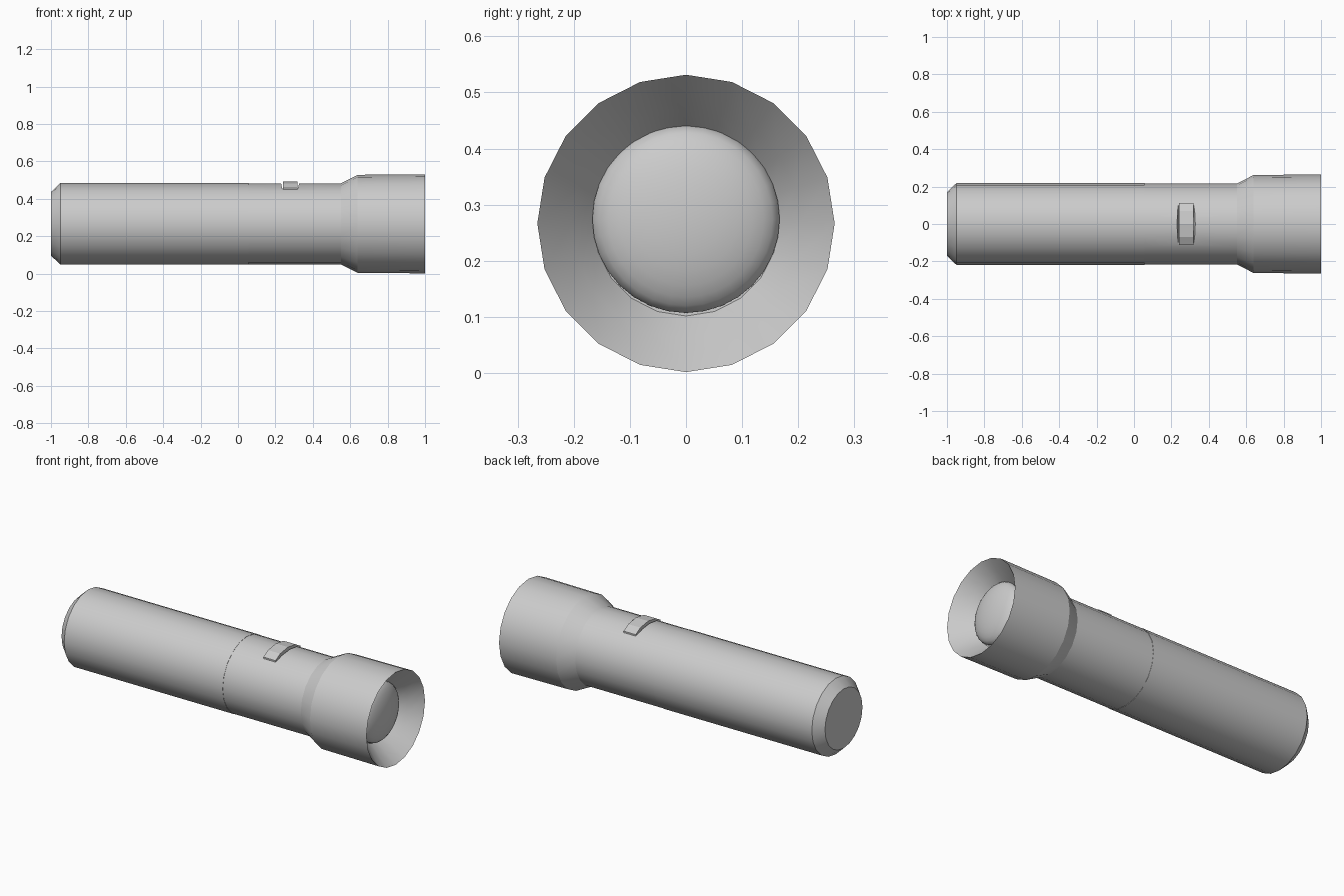
import bpy, bmesh, math

if "Cube" in bpy.data.objects:
    bpy.data.objects.remove(bpy.data.objects["Cube"])

AXIS_Z = 0.2665
SIDES = 20


def make_object(name, bm):
    bmesh.ops.recalc_face_normals(bm, faces=bm.faces)
    mesh = bpy.data.meshes.new(name)
    bm.to_mesh(mesh)
    bm.free()
    obj = bpy.data.objects.new(name, mesh)
    bpy.context.collection.objects.link(obj)
    return obj


def lathe(name, profile, sides, z=AXIS_Z):
    """Spin (x, radius) points around the lengthwise axis."""
    bm = bmesh.new()
    rings = []
    for x, r in profile:
        if r == 0:
            rings.append([bm.verts.new((x, 0, z))] * sides)
            continue
        angles = [2 * math.pi * i / sides for i in range(sides)]
        rings.append([bm.verts.new((x, r * math.sin(a), z + r * math.cos(a))) for a in angles])
    for a, b in zip(rings, rings[1:]):
        for i in range(sides):
            j = (i + 1) % sides
            bm.faces.new(dict.fromkeys((a[i], a[j], b[j], b[i])))
    return make_object(name, bm)


def prism(name, points, depth):
    """Extrude a closed loop of points along a vector."""
    bm = bmesh.new()
    face = bm.faces.new([bm.verts.new(p) for p in points])
    new = bmesh.ops.extrude_face_region(bm, geom=[face])["geom"]
    bmesh.ops.translate(bm, vec=depth, verts=[v for v in new if isinstance(v, bmesh.types.BMVert)])
    return make_object(name, bm)


def shade(obj, degrees):
    bpy.ops.object.select_all(action='DESELECT')
    obj.select_set(True)
    bpy.context.view_layer.objects.active = obj
    bpy.ops.object.shade_smooth_by_angle(angle=math.radians(degrees))


# Casing: chamfered tail, grip, neck, flared head and hollow reflector
casing = lathe("casing", [
    (-1, 0), (-1, 0.17), (-0.95, 0.218), (0.055, 0.218), (0.055, 0.2165),
    (0.55, 0.2165), (0.64, 0.262), (1, 0.265), (0.93, 0.205), (0.88, 0.165), (0.87, 0)], SIDES)

# Recess with sloped ends for the switch
cutter = prism("switch_recess_cutter", [
    (0.237, -0.2, 0.454), (0.319, -0.2, 0.454), (0.336, -0.2, 0.51), (0.224, -0.2, 0.51)], (0, 0.4, 0))
cutter.hide_render = True
cutter.hide_set(True)
cut = casing.modifiers.new("recess", 'BOOLEAN')
cut.operation = 'DIFFERENCE'
cut.solver = 'EXACT'
cut.object = cutter
bpy.context.view_layer.objects.active = casing
bpy.ops.object.modifier_apply(modifier=cut.name)
bpy.data.objects.remove(cutter)
shade(casing, 24)

# Switch: faceted arched button
half = [(0.112, 0.445), (0.112, 0.458), (0.07, 0.482)]
outline = half + [(0, 0.493)] + [(-y, z) for y, z in reversed(half)]
prism("switch", [(0.24, y, z) for y, z in outline], (0.077, 0, 0))

# Lens: shallow dome sitting in the reflector
dome = [(0.875, 0.16)] + [
    (0.89 + 0.06 * math.sin(t), 0.167 * math.cos(t))
    for t in (math.pi / 2 * i / 8 for i in range(8))] + [(0.95, 0)]
lens = lathe("lens", dome, 32, z=0.274)
shade(lens, 40)
